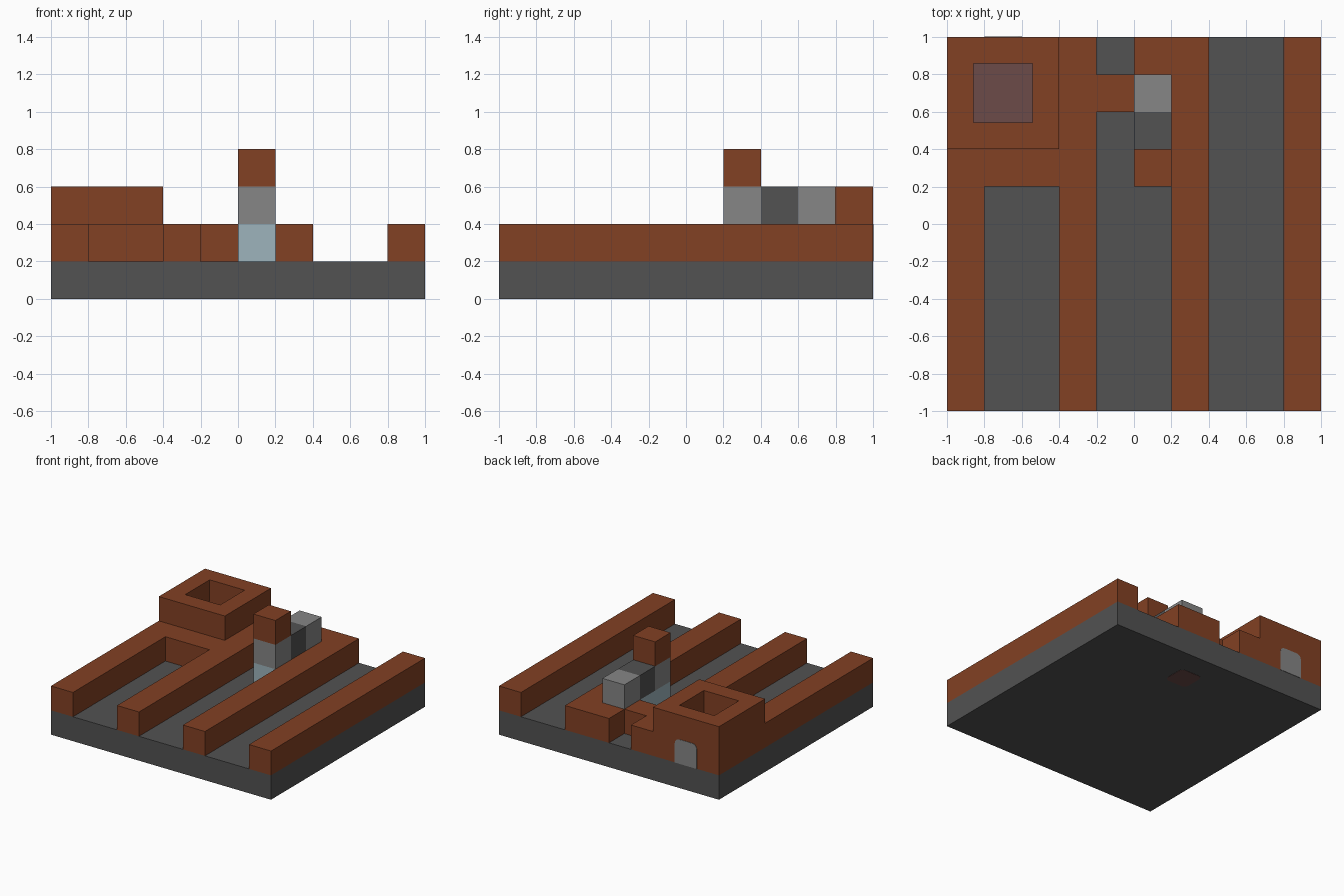
import bpy, bmesh
from mathutils import Matrix, Vector

cube = bpy.data.objects.get("Cube")
if cube:
    bpy.data.objects.remove(cube, do_unlink=True)

CELL = 0.2


def material(name, r, g, b):
    m = bpy.data.materials.new(name)
    m.use_nodes = True
    m.diffuse_color = (r, g, b, 1)
    bsdf = next(n for n in m.node_tree.nodes if n.type == 'BSDF_PRINCIPLED')
    bsdf.inputs["Base Color"].default_value = (r, g, b, 1)
    return m


BROWN = material("rust_brown", 0.225, 0.052, 0.017)
DARK = material("dark_grey", 0.084, 0.084, 0.084)
LIGHT = material("light_grey", 0.24, 0.24, 0.24)
BLUE = material("pale_blue", 0.337, 0.456, 0.503)
MAUVE = material("mauve_brown", 0.15, 0.07, 0.065)


def finish(name, bm, *mats):
    bmesh.ops.recalc_face_normals(bm, faces=bm.faces)
    mesh = bpy.data.meshes.new(name)
    bm.to_mesh(mesh)
    bm.free()
    for m in mats:
        mesh.materials.append(m)
    obj = bpy.data.objects.new(name, mesh)
    bpy.context.collection.objects.link(obj)
    return obj


def block_mesh(x, y, z):
    """Box from (start, end) ranges counted in grid cells."""
    spans = (x, y, z)
    size = Vector([(b - a) * CELL for a, b in spans])
    centre = Vector([(a + b) * CELL / 2 for a, b in spans])
    bm = bmesh.new()
    bmesh.ops.create_cube(bm, size=1,
                          matrix=Matrix.Translation(centre) @ Matrix.Diagonal(size).to_4x4())
    return bm


def block(name, mat, x, y, z):
    return finish(name, block_mesh(x, y, z), mat)


def plate(name, mat, centre, rotation, rounded):
    """Thin one-cell plate; rounded picks which corners are softened."""
    bm = bmesh.new()
    h = CELL / 2
    verts = [bm.verts.new((sx * h, sy * h, 0))
             for sx, sy in ((-1, -1), (1, -1), (1, 1), (-1, 1))]
    bm.faces.new(verts)
    corners = [v for v in verts if rounded(v.co)]
    bmesh.ops.bevel(bm, geom=corners, offset=0.04, segments=3,
                    profile=0.5, affect='VERTICES')
    out = bmesh.ops.extrude_face_region(bm, geom=bm.faces[:])
    top = [g for g in out["geom"] if isinstance(g, bmesh.types.BMVert)]
    bmesh.ops.translate(bm, verts=top, vec=(0, 0, 0.003))
    bm.transform(Matrix.Translation(centre) @ rotation)
    return finish(name, bm, mat)


# Ground slab
block("base_slab", DARK, (-5, 5), (-5, 5), (0, 1))

# Long walls
block("right_outer_wall", BROWN, (-5, -4), (-5, 2), (1, 2))
block("right_inner_wall", BROWN, (-2, -1), (-5, 5), (1, 2))
block("left_inner_wall", BROWN, (1, 2), (-5, 5), (1, 2))
block("left_outer_wall", BROWN, (4, 5), (-5, 5), (1, 2))

# Low blocks joining the walls
block("tower_step", BROWN, (-4, -2), (1, 2), (1, 2))
block("cross_wall", BROWN, (-1, 0), (3, 4), (1, 2))
block("back_block", BROWN, (0, 1), (4, 5), (1, 2))

# Tower with a square shaft sunk into its top
bm = block_mesh((-5, -2), (2, 5), (1, 3))
roof = max(bm.faces, key=lambda f: f.calc_center_median().z)
bmesh.ops.inset_region(bm, faces=[roof], thickness=CELL)
out = bmesh.ops.extrude_face_region(bm, geom=[roof])
if roof.is_valid:
    bmesh.ops.delete(bm, geom=[roof], context='FACES_ONLY')
sunk = [g for g in out["geom"] if isinstance(g, bmesh.types.BMVert)]
bmesh.ops.translate(bm, verts=sunk, vec=(0, 0, -CELL))
for g in out["geom"]:
    if isinstance(g, bmesh.types.BMFace):
        g.material_index = 1
finish("tower", bm, BROWN, MAUVE)

# Water channel under the bridge
block("water_channel", BLUE, (0, 1), (1, 4), (1, 2))

# Bridge of single cells and the cap over its front end
for name, mat, y in (("bridge_front", LIGHT, 1), ("bridge_middle", DARK, 2),
                     ("bridge_back", LIGHT, 3)):
    block(name, mat, (0, 1), (y, y + 1), (2, 3))
block("bridge_cap", BROWN, (0, 1), (1, 2), (3, 4))

# Door on the back of the tower and patch under the slab
plate("back_door", LIGHT, (-0.7, 1.0, 0.3),
      Matrix.Rotation(-1.5707963, 4, 'X'), lambda c: c.y < 0)
plate("underside_patch", MAUVE, (0.1, 0.7, -0.002),
      Matrix.Identity(4), lambda c: True)
